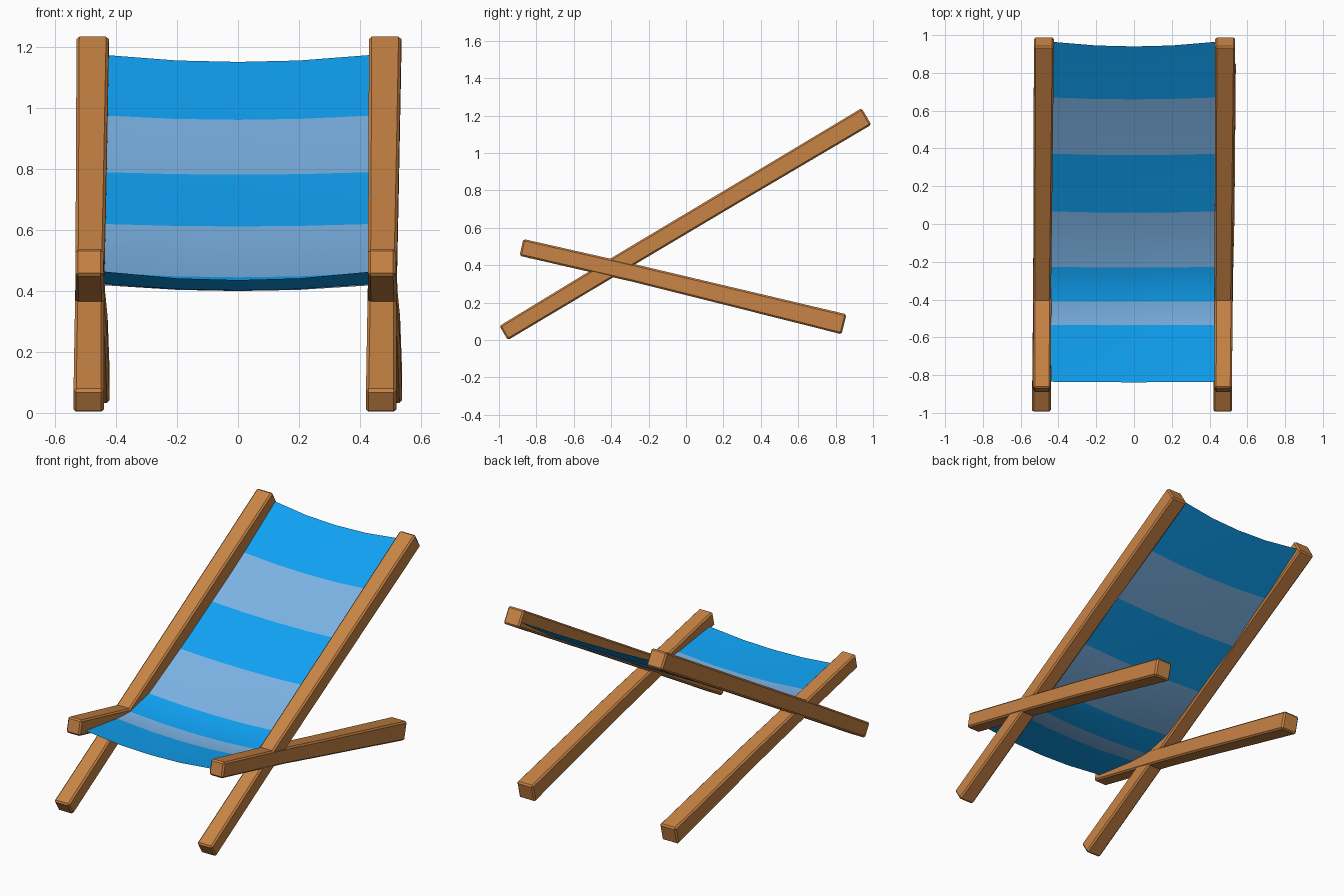
import bpy, bmesh
from mathutils import Vector

if "Cube" in bpy.data.objects:
    bpy.data.objects.remove(bpy.data.objects["Cube"])


def material(name, color):
    m = bpy.data.materials.new(name)
    m.diffuse_color = (*color, 1)
    m.use_nodes = True
    m.node_tree.nodes["Principled BSDF"].inputs["Base Color"].default_value = m.diffuse_color
    return m


wood = material("wood", (0.58, 0.23, 0.06))
blue = material("blue", (0.005, 0.36, 0.9))
pale = material("pale_blue", (0.2, 0.45, 0.78))


def make_object(name, bm, mats):
    bmesh.ops.recalc_face_normals(bm, faces=bm.faces)
    me = bpy.data.meshes.new(name)
    bm.to_mesh(me)
    bm.free()
    for m in mats:
        me.materials.append(m)
    ob = bpy.data.objects.new(name, me)
    bpy.context.collection.objects.link(ob)
    return ob


def beam(name, stations, shift):
    """Loft a rectangular beam through stations (x, y, z, width, height)."""
    bm = bmesh.new()
    rings = []
    pts = [Vector(s[:3]) for s in stations]
    for i, s in enumerate(stations):
        d = pts[min(i + 1, len(pts) - 1)] - pts[max(i - 1, 0)]
        n = Vector((0, -d.z, d.y)).normalized() * s[4] / 2
        side = Vector((s[3] / 2, 0, 0))
        c = pts[i] + Vector((shift, 0, 0))
        rings.append([bm.verts.new(c + a * side + b * n)
                      for a, b in ((-1, -1), (1, -1), (1, 1), (-1, 1))])
    for a, b in zip(rings, rings[1:]):
        for k in range(4):
            bm.faces.new((a[k], a[(k + 1) % 4], b[(k + 1) % 4], b[k]))
    bm.faces.new(rings[0])
    bm.faces.new(rings[-1])
    ob = make_object(name, bm, [wood])
    bev = ob.modifiers.new("soft_edges", 'BEVEL')
    bev.width = 0.009
    bev.segments = 1
    bev.limit_method = 'ANGLE'
    return ob


# Slightly uneven timber, the right pair repeating the left pair
back_path = [(-0.490, -0.975, 0.037, 0.100, 0.088),
             (-0.487, -0.40, 0.383, 0.094, 0.094),
             (-0.482, 0.25, 0.770, 0.100, 0.096),
             (-0.477, 0.965, 1.195, 0.106, 0.103)]
seat_path = [(-0.488, -0.880, 0.495, 0.092, 0.092),
             (-0.484, -0.28, 0.358, 0.096, 0.094),
             (-0.478, 0.05, 0.278, 0.100, 0.098),
             (-0.475, 0.845, 0.084, 0.108, 0.110)]
for side, shift in (("left", 0), ("right", 0.96)):
    beam(side + "_long_rail", back_path, shift)
    beam(side + "_short_rail", seat_path, shift)

# Fabric sling: edge (y, z) and middle (y, z) at each stripe boundary
rows = [((0.965, 1.175), (0.94, 1.152)),
        ((0.67, 0.976), (0.66, 0.962)),
        ((0.372, 0.79), (0.365, 0.782)),
        ((0.067, 0.620), (0.06, 0.612)),
        ((-0.228, 0.460), (-0.23, 0.445)),
        ((-0.41, 0.419), (-0.41, 0.400)),
        ((-0.535, 0.424), (-0.535, 0.402)),
        ((-0.835, 0.464), (-0.838, 0.436))]
columns = [(-0.44, 0), (-0.2, 0.8), (0, 1), (0.2, 0.8), (0.44, 0)]
bm = bmesh.new()
grid = []
for edge, mid in rows:
    e, m = Vector(edge), Vector(mid)
    grid.append([bm.verts.new((x, *e.lerp(m, w))) for x, w in columns])
for i, (a, b) in enumerate(zip(grid, grid[1:])):
    for k in range(len(columns) - 1):
        f = bm.faces.new((a[k], b[k], b[k + 1], a[k + 1]))
        f.material_index = i % 2
        f.smooth = True
make_object("striped_sling", bm, [blue, pale])
